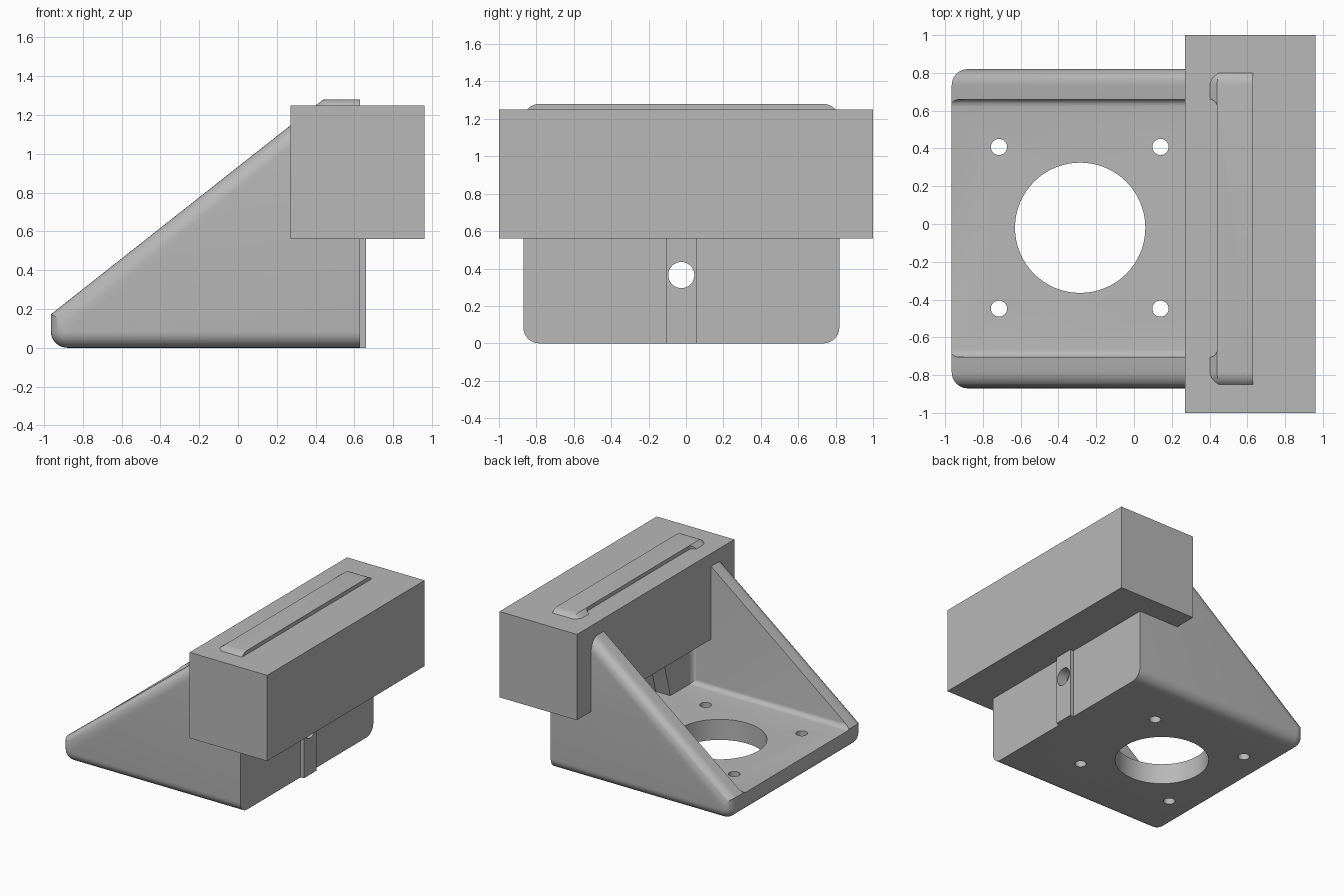
import bpy, bmesh, math
from mathutils import Matrix

if "Cube" in bpy.data.objects:
    bpy.data.objects.remove(bpy.data.objects["Cube"])

grey = bpy.data.materials.new("plain_grey")
grey.diffuse_color = (0.48, 0.48, 0.48, 1)
grey.use_nodes = True
grey.node_tree.nodes["Principled BSDF"].inputs["Base Color"].default_value = grey.diffuse_color


def finish(name, bm):
    bmesh.ops.recalc_face_normals(bm, faces=bm.faces)
    me = bpy.data.meshes.new(name)
    bm.to_mesh(me)
    bm.free()
    me.materials.append(grey)
    ob = bpy.data.objects.new(name, me)
    bpy.context.collection.objects.link(ob)
    return ob


def prism(points, offset):
    """Extrude a closed outline of 3D points along an offset vector."""
    bm = bmesh.new()
    face = bm.faces.new([bm.verts.new(p) for p in points])
    ext = bmesh.ops.extrude_face_region(bm, geom=[face])
    bmesh.ops.translate(bm, vec=offset,
                        verts=[v for v in ext["geom"] if isinstance(v, bmesh.types.BMVert)])
    bmesh.ops.recalc_face_normals(bm, faces=bm.faces)
    return bm


def box(x0, x1, y0, y1, z0, z1):
    return prism([(x0, y0, z0), (x1, y0, z0), (x1, y1, z0), (x0, y1, z0)], (0, 0, z1 - z0))


def cylinder(centre, radius, depth, axis="Z", sides=32):
    bm = bmesh.new()
    rot = Matrix.Rotation(math.pi / 2, 4, "Y") if axis == "X" else Matrix()
    bmesh.ops.create_cone(bm, cap_ends=True, segments=sides, radius1=radius, radius2=radius,
                          depth=depth, matrix=Matrix.Translation(centre) @ rot)
    return bm


def round_edges(bm, rule, radius, segments):
    edges = [e for e in bm.edges if rule(e.verts[0].co, e.verts[1].co)]
    bmesh.ops.bevel(bm, geom=edges, offset=radius, segments=segments, profile=0.5,
                    affect="EDGES", clamp_overlap=False)


def combine(target, bm, operation):
    tool = finish("tool", bm)
    tool.hide_render = True
    mod = target.modifiers.new("combine", "BOOLEAN")
    mod.operation, mod.object, mod.solver = operation, tool, "EXACT"
    bpy.context.view_layer.objects.active = target
    bpy.ops.object.modifier_apply(modifier=mod.name)
    bpy.data.objects.remove(tool, do_unlink=True)


# bracket outer body: sloped side profile with rounded outer edges
Y0, Y1, XB = -0.87, 0.82, 0.63
profile = [(-0.965, 0), (XB, 0), (XB, 1.28), (0.44, 1.28), (-0.965, 0.172)]
body = prism([(x, Y0, z) for x, z in profile], (0, Y1 - Y0, 0))


def outer_edge(a, b):
    on_back = a.x > XB - 0.001 and b.x > XB - 0.001
    across = abs(a.y - b.y) > 0.1
    return not on_back and (not across or max(a.z, b.z) < 0.01)


round_edges(body, outer_edge, 0.085, 8)
bracket = finish("bracket", body)

# rear locating rib
combine(bracket, box(0.6, 0.66, -0.105, 0.055, 0, 1.2), "UNION")

# open cavity between the side walls, with filleted inner corners
XI, FLOOR = 0.44, 0.165
cavity = box(-1.5, XI, -0.705, 0.66, FLOOR, 1.6)


def inner_edge(a, b):
    along_floor = abs(a.x - b.x) > 0.1 and max(a.z, b.z) < FLOOR + 0.01
    upright = abs(a.z - b.z) > 0.1 and min(a.x, b.x) > XI - 0.01
    return along_floor or upright


round_edges(cavity, inner_edge, 0.04, 5)
combine(bracket, cavity, "DIFFERENCE")

# tapered recess in the inside of the rear wall
recess = [(0.40, -0.43, FLOOR), (0.40, 0.38, FLOOR), (0.40, 0.23, 0.7), (0.40, -0.28, 0.7)]
combine(bracket, prism(recess, (0.17, 0, 0)), "DIFFERENCE")

# large floor opening, four screw holes, and rear bore
combine(bracket, cylinder((-0.285, -0.02, 0.1), 0.345, 0.6, sides=64), "DIFFERENCE")
for hx in (-0.715, 0.14):
    for hy in (-0.448, 0.408):
        combine(bracket, cylinder((hx, hy, 0.1), 0.043, 0.6, sides=24), "DIFFERENCE")
combine(bracket, cylinder((0.55, -0.025, 0.365), 0.07, 0.5, "X"), "DIFFERENCE")

bpy.ops.object.select_all(action="DESELECT")
bracket.select_set(True)
bpy.context.view_layer.objects.active = bracket
bpy.ops.object.shade_smooth_by_angle(angle=math.radians(30))

# large block around the top of the rear wall
finish("upper_block", box(0.27, 0.96, -1, 1, 0.56, 1.25))
